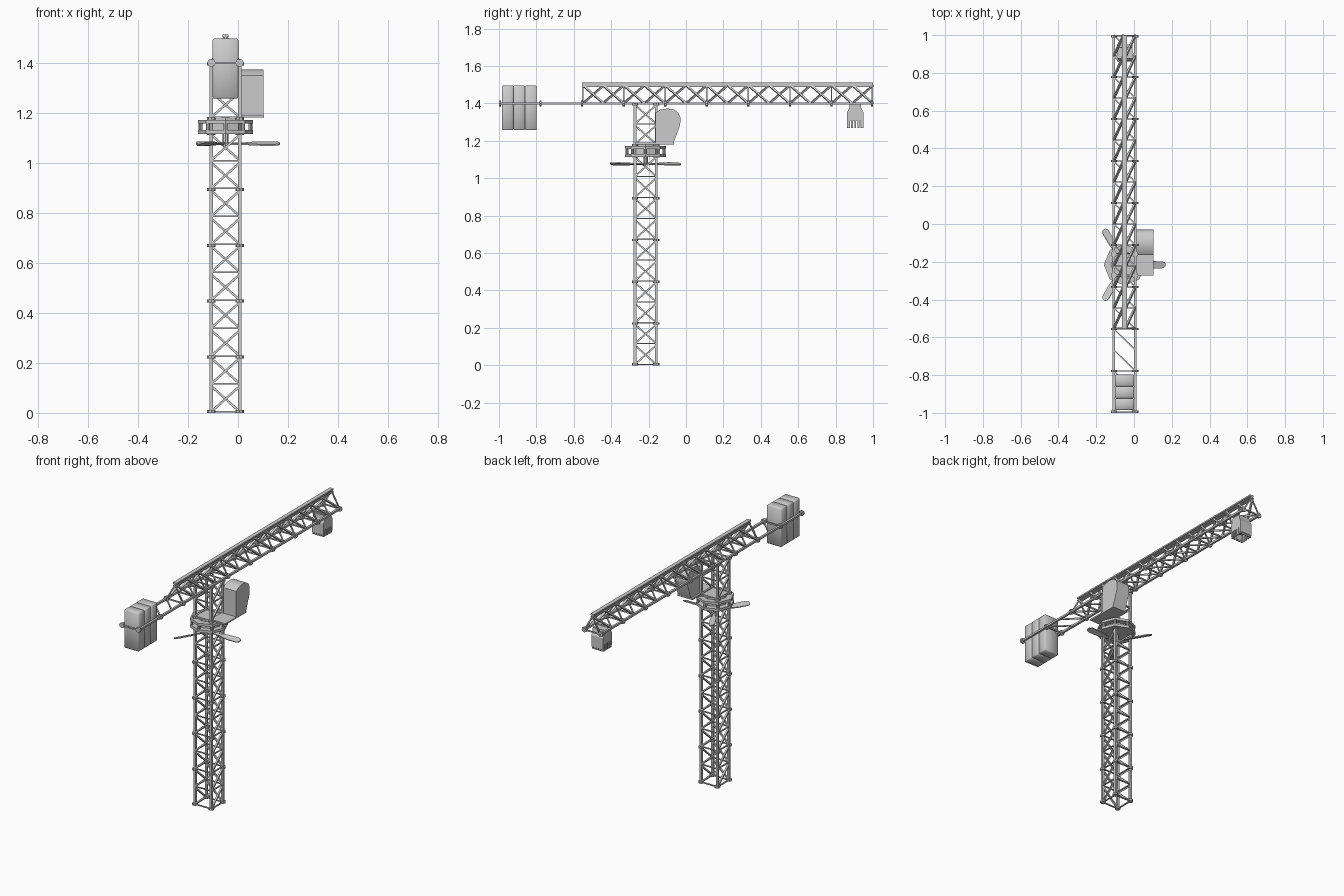
import bpy, bmesh, math
from mathutils import Vector, Matrix

if "Cube" in bpy.data.objects:
    bpy.data.objects.remove(bpy.data.objects["Cube"])

CX, CY = -0.05, -0.216      # mast axis
H = 0.0565                  # half spacing of the mast and jib chords
ZJ = 1.40                   # height of the lower jib chords

steel = bpy.data.materials.new("grey steel")
steel.diffuse_color = (0.6, 0.6, 0.6, 1)
steel.use_nodes = True
steel.node_tree.nodes["Principled BSDF"].inputs["Base Color"].default_value = steel.diffuse_color


def finish(name, bm, smooth=False):
    bmesh.ops.recalc_face_normals(bm, faces=bm.faces)
    me = bpy.data.meshes.new(name)
    bm.to_mesh(me)
    bm.free()
    me.materials.append(steel)
    ob = bpy.data.objects.new(name, me)
    bpy.context.collection.objects.link(ob)
    if smooth:
        bpy.ops.object.select_all(action='DESELECT')
        ob.select_set(True)
        bpy.context.view_layer.objects.active = ob
        bpy.ops.object.shade_smooth_by_angle(angle=math.radians(50))
    return ob


def rod(bm, a, b, r, sides=8):
    a, b = Vector(a), Vector(b)
    d = b - a
    m = Matrix.Translation((a + b) / 2) @ d.to_track_quat('Z', 'Y').to_matrix().to_4x4()
    bmesh.ops.create_cone(bm, cap_ends=True, segments=sides, radius1=r, radius2=r,
                          depth=d.length, matrix=m)


def bar(bm, a, b, normal, w, t):
    """Rectangular bar from a to b, w wide in the panel and t deep along its normal."""
    a, b = Vector(a), Vector(b)
    z = (b - a).normalized()
    x = z.cross(Vector(normal)).normalized()
    y = z.cross(x)
    rot = Matrix((x, y, z)).transposed().to_4x4()
    m = Matrix.Translation((a + b) / 2) @ rot @ Matrix.Diagonal((w, t, (b - a).length, 1))
    bmesh.ops.create_cube(bm, size=1, matrix=m)


def box(bm, lo, hi):
    lo, hi = Vector(lo), Vector(hi)
    m = Matrix.Translation((lo + hi) / 2) @ Matrix.Diagonal((*(hi - lo), 1))
    bmesh.ops.create_cube(bm, size=1, matrix=m)


def prism(bm, pts, offset):
    f = bm.faces.new([bm.verts.new(p) for p in pts])
    g = bmesh.ops.extrude_face_region(bm, geom=[f])
    bmesh.ops.translate(bm, vec=offset,
                        verts=[v for v in g['geom'] if isinstance(v, bmesh.types.BMVert)])


# Mast: four legs, horizontals, one diagonal per face and bay, bolted flanges
corners = [(CX + sx * H, CY + sy * H) for sx, sy in ((-1, -1), (1, -1), (1, 1), (-1, 1))]


def mast(name, z0, z1, sections):
    bm = bmesh.new()
    bays = sections * 2
    step = (z1 - z0) / bays
    for i, (x, y) in enumerate(corners):
        nx, ny = corners[(i + 1) % 4]
        n = (ny - y, x - nx, 0)
        bar(bm, (x, y, z0), (x, y, z1), n, 0.014, 0.014)
        for k in range(bays + 1):
            z = z0 + k * step
            if k < bays:
                bar(bm, (x, y, z + 0.005), (nx, ny, z + step - 0.005), n, 0.009, 0.011)
            bar(bm, (x, y, z + 0.004), (nx, ny, z + 0.004), n, 0.006, 0.008)
            if k % 2 == 0:
                zf = max(z, 0.006)
                rod(bm, (x, y, zf - 0.006), (x, y, zf + 0.006), 0.0165)
    finish(name, bm)


mast("lower_mast", 0, 1.117, 5)
mast("upper_mast", 1.178, ZJ - 0.004, 1)

# Slewing ring: two octagonal plates, drum and posts
bm = bmesh.new()
for z0, z1, r in ((1.115, 1.131, 0.11), (1.157, 1.172, 0.11), (1.12, 1.182, 0.074)):
    rod(bm, (CX, CY, z0), (CX, CY, z1), r)
for i in range(8):
    a = i * math.tau / 8
    x, y = CX + 0.099 * math.cos(a), CY + 0.099 * math.sin(a)
    rod(bm, (x, y, 1.12), (x, y, 1.17), 0.008)
finish("slewing_ring", bm)

# Three-bladed rotor below the ring
bm = bmesh.new()
rod(bm, (CX, CY, 1.066), (CX, CY, 1.12), 0.012, 10)
half = [(0.0, 0.007), (0.08, 0.008), (0.11, 0.016), (0.145, 0.019),
        (0.198, 0.0185), (0.209, 0.015), (0.215, 0.009), (0.217, 0.003)]
outline = half + [(x, -y) for x, y in reversed(half)]
for i in range(3):
    blade = bmesh.new()
    prism(blade, [(x, y, -0.003) for x, y in outline], (0, 0, 0.006))
    blade.transform(Matrix.Translation((CX, CY, 1.077)) @ Matrix.Rotation(i * math.tau / 3, 4, 'Z')
                    @ Matrix.Rotation(math.radians(18), 4, 'X'))
    tmp = bpy.data.meshes.new("tmp")
    blade.to_mesh(tmp)
    blade.free()
    bm.from_mesh(tmp)
    bpy.data.meshes.remove(tmp)
finish("rotor", bm)

# Operator cab with its side platform
bm = bmesh.new()
profile = [(-0.163, 1.19), (-0.163, 1.35), (-0.14, 1.366), (-0.10, 1.373), (-0.065, 1.368),
           (-0.042, 1.352), (-0.03, 1.325), (-0.031, 1.285), (-0.066, 1.19)]
prism(bm, [(0.012, y, z) for y, z in profile], (0.09, 0, 0))
finish("cab", bm, True)
bm = bmesh.new()
box(bm, (0.0, -0.272, 1.181), (0.103, -0.064, 1.19))
finish("cab_platform", bm)

# Jib: lower chords along the whole length, floor bracing and flanges
bm = bmesh.new()
XL, XR = CX - H, CX + H
N = 18
bay = 2 / N
UP = (0, 0, 1)
for x in (XL, XR):
    bar(bm, (x, -1, ZJ), (x, 1, ZJ), UP, 0.013, 0.012)
    for k in range(0, N + 1, 2):
        y = min(max(-1 + k * bay, -0.994), 0.994)
        rod(bm, (x, y - 0.006, ZJ), (x, y + 0.006, ZJ), 0.0165)
for k in range(N + 1):
    y = min(max(-1 + k * bay, -0.996), 0.996)
    if k % 2 == 0 or k > 4:
        bar(bm, (XL, y, ZJ), (XR, y, ZJ), UP, 0.007, 0.008)
    if k < N:
        bar(bm, (XL, y + bay, ZJ), (XR, y, ZJ), UP, 0.007, 0.008)
finish("jib_lower_frame", bm)

# Jib: top rail and inclined side lattice
bm = bmesh.new()
ZT = 1.497
Y0 = -1 + 4 * bay
box(bm, (CX - 0.0125, Y0, 1.504), (CX + 0.0125, 1, 1.513))
box(bm, (CX - 0.006, Y0, 1.494), (CX + 0.006, 1, 1.504))
box(bm, (CX - 0.0125, Y0, 1.489), (CX + 0.0125, 1, 1.495))
for k in range(4, N + 1):
    y = min(max(-1 + k * bay, Y0 + 0.004), 0.996)
    if k < N:
        bar(bm, (XL, y, ZJ), (CX - 0.006, y + bay, ZT), (-1, 0, 0.55), 0.010, 0.011)
        bar(bm, (CX + 0.006, y, ZT), (XR, y + bay, ZJ), (1, 0, 0.55), 0.010, 0.011)
    if k % 2 == 0:
        for x in (XL, XR):
            bar(bm, (x, y, ZJ), (CX, y, ZT), (0, 1, 0), 0.007, 0.007)
finish("jib_upper_truss", bm)

# Three counterweight blocks
for i in range(3):
    bm = bmesh.new()
    y = -0.985 + i * 0.0625
    box(bm, (CX - 0.051, y, 1.257), (CX + 0.051, y + 0.062, 1.497))
    bmesh.ops.bevel(bm, geom=bm.edges[:], offset=0.005, segments=1, affect='EDGES')
    finish("counterweight_%d" % (i + 1), bm, True)

# Hanging grab bucket: flared profile run across the jib, toothed lower rims
bm = bmesh.new()
BY = 0.905
side = [(0.03, 1.397), (0.032, 1.375), (0.044, 1.352), (0.044, 1.28), (0.036, 1.276), (0.03, 1.31)]
pts = side + [(-y, z) for y, z in reversed(side)]
prism(bm, [(CX - 0.041, BY + y, z) for y, z in pts], (0.082, 0, 0))
for s in (-1, 1):
    for i in range(5):
        x = CX - 0.034 + i * 0.017
        y = BY + s * 0.038
        box(bm, (x - 0.005, y - 0.005, 1.268), (x + 0.005, y + 0.005, 1.285))
for i in range(5):
    y = BY - 0.034 + i * 0.017
    for x in (CX - 0.037, CX + 0.037):
        box(bm, (x - 0.004, y - 0.005, 1.268), (x + 0.004, y + 0.005, 1.312))
finish("grab_bucket", bm)
